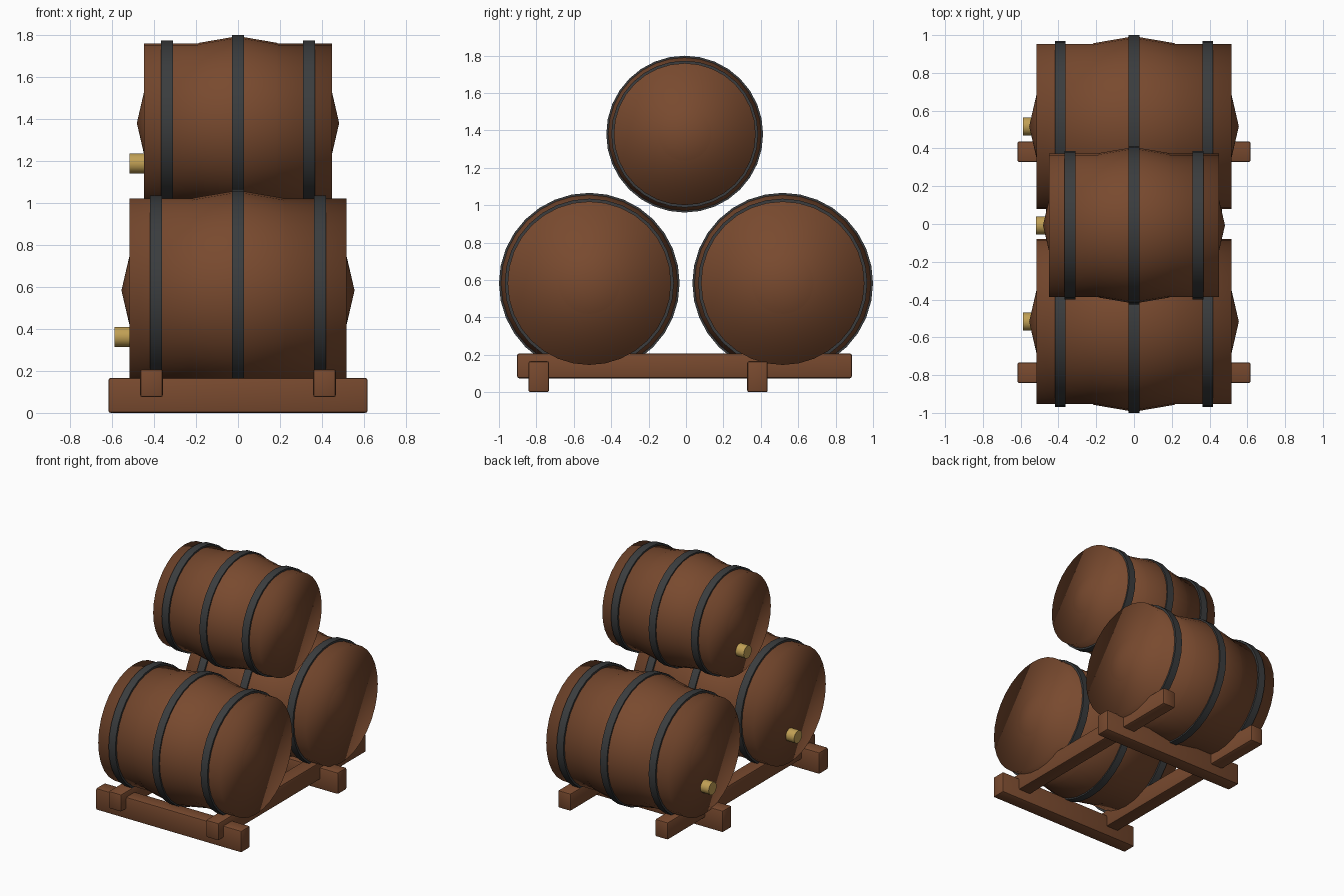
import bpy, bmesh, math
from mathutils import Matrix

cube = bpy.data.objects.get("Cube")
if cube:
    bpy.data.objects.remove(cube, do_unlink=True)


def material(name, color):
    m = bpy.data.materials.new(name)
    m.use_nodes = True
    m.diffuse_color = (*color, 1)
    bsdf = m.node_tree.nodes["Principled BSDF"]
    bsdf.inputs["Base Color"].default_value = (*color, 1)
    bsdf.inputs["Roughness"].default_value = 0.7
    return m


WOOD = material("brown wood", (0.19, 0.068, 0.028))
IRON = material("dark iron", (0.043, 0.046, 0.048))
BRASS = material("brass", (0.53, 0.35, 0.09))
TURN = Matrix.Rotation(math.pi / 2, 4, 'Y')  # lays a z axis along x


def add(name, bm, mat, location, angle=35):
    # Edges sharper than the angle stay crisp
    bmesh.ops.recalc_face_normals(bm, faces=bm.faces)
    mesh = bpy.data.meshes.new(name)
    bm.to_mesh(mesh)
    bm.free()
    mesh.materials.append(mat)
    ob = bpy.data.objects.new(name, mesh)
    ob.location = location
    bpy.context.collection.objects.link(ob)
    bpy.ops.object.select_all(action='DESELECT')
    ob.select_set(True)
    bpy.context.view_layer.objects.active = ob
    bpy.ops.object.shade_smooth_by_angle(angle=math.radians(angle))


def cylinder(name, mat, location, radius, length, sides, angle):
    bm = bmesh.new()
    bmesh.ops.create_cone(bm, cap_ends=True, segments=sides, radius1=radius,
                          radius2=radius, depth=length, matrix=TURN)
    add(name, bm, mat, location, angle)


def hoop(name, location, outer, inner, width):
    # Rectangular band spun around the barrel axis
    bm = bmesh.new()
    h = width / 2
    corners = [bm.verts.new((x, 0, r)) for x, r in
               ((-h, inner), (h, inner), (h, outer), (-h, outer))]
    edges = [bm.edges.new((corners[i], corners[i - 1])) for i in range(4)]
    bmesh.ops.spin(bm, geom=corners + edges, cent=(0, 0, 0), axis=(1, 0, 0),
                   angle=math.tau, steps=32, use_merge=True)
    bmesh.ops.remove_doubles(bm, verts=bm.verts, dist=0.0005)
    add(name, bm, IRON, location)


def barrel(label, y, z, s):
    # Closed stave body, softly shaded over the rims
    cylinder(label + "_staves", WOOD, (0, y, z), 0.437 * s, 1.034 * s, 32, 180)
    # Swollen core that makes the belly and the domes on the heads
    bm = bmesh.new()
    bmesh.ops.create_uvsphere(bm, u_segments=32, v_segments=8, radius=1)
    bm.transform(Matrix.Diagonal((0.555 * s, 0.477 * s, 0.477 * s, 1)) @ TURN)
    add(label + "_belly", bm, WOOD, (0, y, z), 180)
    # Iron hoops
    for part, x, r in (("right", -0.39, 0.452), ("middle", 0, 0.483), ("left", 0.39, 0.452)):
        hoop(f"{label}_{part}_hoop", (x * s, y, z), r * s, r * s - 0.025, 0.057)


def beam(name, size, location):
    bm = bmesh.new()
    bmesh.ops.create_cube(bm, size=1, matrix=Matrix.Diagonal((*size, 1)))
    bmesh.ops.bevel(bm, geom=bm.edges[:], offset=0.011, segments=2,
                    profile=0.5, affect='EDGES')
    add(name, bm, WOOD, location)


# Barrels, each with a brass tap low on its right head
for label, y, z, s, tap_x, tap_z in (("front_barrel", -0.517, 0.583, 1, -0.53, 0.362),
                                     ("back_barrel", 0.517, 0.583, 1, -0.53, 0.362),
                                     ("top_barrel", -0.007, 1.38, 0.868, -0.46, 1.188)):
    barrel(label, y, z, s)
    cylinder(label + "_tap", BRASS, (tap_x, y, tap_z), 0.048, 0.115, 16, 35)

# Rack: two floor rails across, two bearers on top
for name, y in (("front_rail", -0.787), ("back_rail", 0.382)):
    beam(name, (1.235, 0.11, 0.166), (0, y, 0.083))
for name, x in (("right_bearer", -0.412), ("left_bearer", 0.412)):
    beam(name, (0.108, 1.79, 0.133), (x, -0.008, 0.141))
